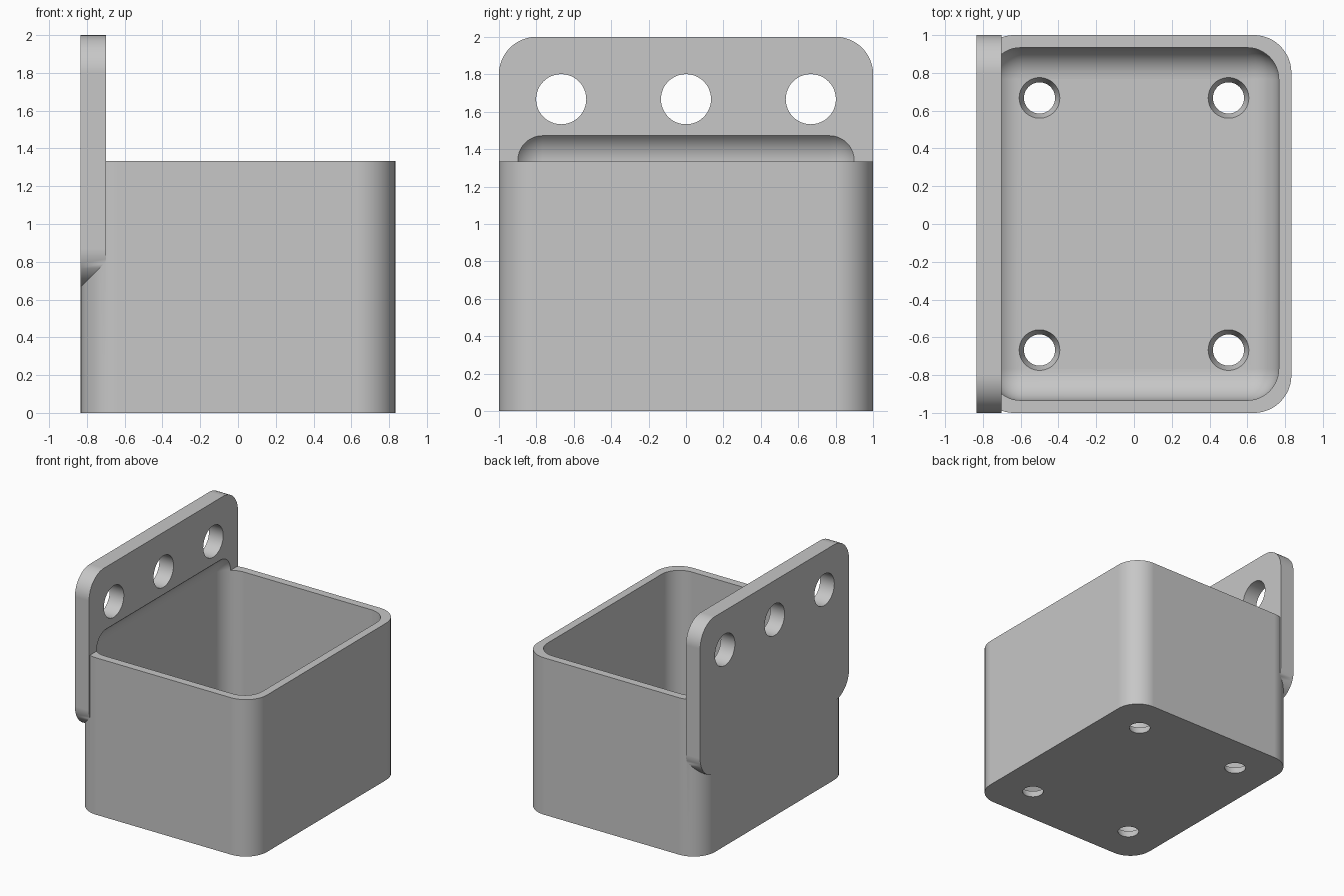
import bpy
import bmesh
from math import radians
from mathutils import Matrix

cube = bpy.data.objects.get("Cube")
if cube:
    bpy.data.objects.remove(cube, do_unlink=True)

HALF_X, HALF_Y = 0.833, 1.0      # outer half sizes
RIM, TOP = 1.333, 2.0            # bin rim and back plate top
WALL, PLATE = 0.067, 0.133       # thicknesses
CORNER, FILLET = 0.2, 0.167      # outer and inner radii

grey = bpy.data.materials.new("plain grey")
grey.use_nodes = True
colour = (0.57, 0.57, 0.57, 1)
grey.diffuse_color = colour
grey.node_tree.nodes["Principled BSDF"].inputs["Base Color"].default_value = colour


def add_object(name, bm):
    mesh = bpy.data.meshes.new(name)
    bm.to_mesh(mesh)
    bm.free()
    mesh.materials.append(grey)
    obj = bpy.data.objects.new(name, mesh)
    bpy.context.collection.objects.link(obj)
    return obj


def rounded_box(name, low, high, radius, axis=None):
    """Box with the edges along one axis rounded, or all edges if no axis is given."""
    bm = bmesh.new()
    bmesh.ops.create_cube(bm, size=1)
    for v in bm.verts:
        v.co = [low[i] if v.co[i] < 0 else high[i] for i in range(3)]
    edges = [e for e in bm.edges if axis is None
             or abs((e.verts[0].co - e.verts[1].co).normalized()[axis]) > 0.9]
    bmesh.ops.bevel(bm, geom=edges, offset=radius, offset_type='OFFSET',
                    segments=12, profile=0.5, affect='EDGES')
    return add_object(name, bm)


def cone_cutter(name, centre, r_low, r_high, depth, along_x=False):
    bm = bmesh.new()
    bmesh.ops.create_cone(bm, cap_ends=True, segments=48, radius1=r_low,
                          radius2=r_high, depth=depth)
    turn = Matrix.Rotation(radians(90), 4, 'Y') if along_x else Matrix()
    bm.transform(Matrix.Translation(centre) @ turn)
    return add_object(name, bm)


def combine(target, other, operation):
    """Apply a boolean and remove the helper object."""
    mod = target.modifiers.new("boolean", 'BOOLEAN')
    mod.operation, mod.solver, mod.object = operation, 'EXACT', other
    bpy.context.view_layer.objects.active = target
    bpy.ops.object.modifier_apply(modifier=mod.name)
    bpy.data.objects.remove(other, do_unlink=True)


# Bin shell joined with the upright mounting plate
storage_bin = rounded_box("wall_mounted_bin", (-HALF_X, -HALF_Y, 0),
                          (HALF_X, HALF_Y, RIM), CORNER, axis=2)
plate = rounded_box("mounting_plate", (-HALF_X, -HALF_Y, TOP / 3),
                    (-HALF_X + PLATE, HALF_Y, TOP), CORNER, axis=0)
combine(storage_bin, plate, 'UNION')

# Filleted cavity, which also scoops into the plate above the rim
cavity = rounded_box("cavity_cutter", (WALL - HALF_X, WALL - HALF_Y, WALL),
                     (HALF_X - WALL, HALF_Y - WALL, 1.506), FILLET)
combine(storage_bin, cavity, 'DIFFERENCE')

# Three round mounting holes through the plate
for y in (-0.667, 0, 0.667):
    hole = cone_cutter("plate_hole_cutter", (-HALF_X + PLATE / 2, y, 1.667),
                       0.134, 0.134, 0.4, along_x=True)
    combine(storage_bin, hole, 'DIFFERENCE')

# Four tapered drain holes in the floor
for x in (-0.5, 0.5):
    for y in (-0.667, 0.667):
        drain = cone_cutter("drain_hole_cutter", (x, y, WALL / 2),
                            0.07, 0.12, WALL * 2)
        combine(storage_bin, drain, 'DIFFERENCE')

# Smooth rounded surfaces, crisp edges
bpy.ops.object.select_all(action='DESELECT')
storage_bin.select_set(True)
bpy.context.view_layer.objects.active = storage_bin
bpy.ops.object.shade_smooth_by_angle(angle=radians(30))
weighted = storage_bin.modifiers.new("weighted normals", 'WEIGHTED_NORMAL')
weighted.keep_sharp = True
